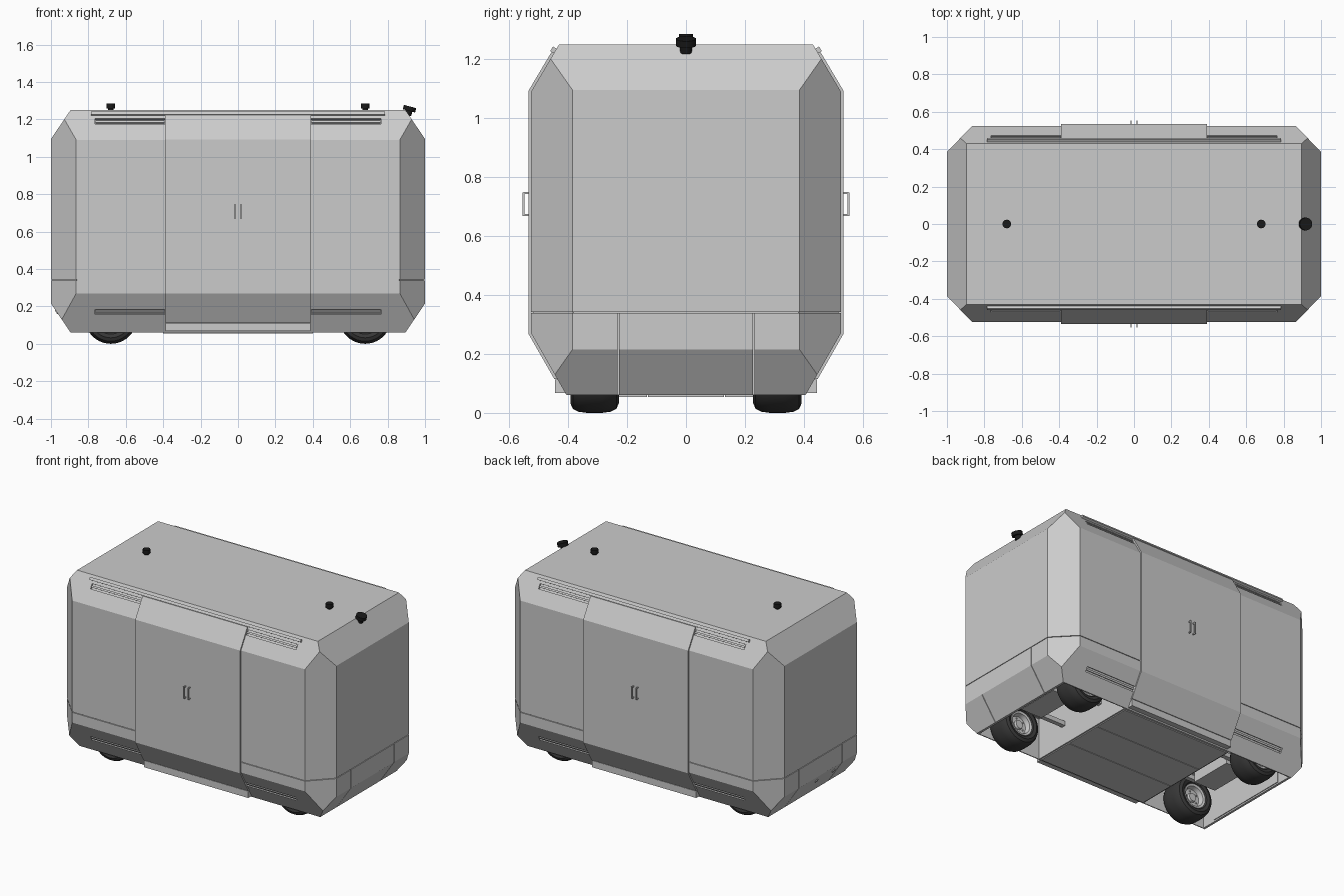
import bpy, bmesh
from math import atan2, cos, sin, pi, radians
from mathutils import Vector, Matrix

if "Cube" in bpy.data.objects:
    bpy.data.objects.remove(bpy.data.objects["Cube"])


def material(name, v):
    m = bpy.data.materials.new(name)
    m.diffuse_color = (v, v, v, 1)
    m.use_nodes = True
    m.node_tree.nodes["Principled BSDF"].inputs["Base Color"].default_value = m.diffuse_color
    return m


BLACK = material("black", 0.01)
RUBBER = material("rubber", 0.04)


def finish(name, bm, mat=None, smooth=False):
    bmesh.ops.recalc_face_normals(bm, faces=bm.faces)
    me = bpy.data.meshes.new(name)
    bm.to_mesh(me)
    bm.free()
    ob = bpy.data.objects.new(name, me)
    bpy.context.collection.objects.link(ob)
    if mat:
        me.materials.append(mat)
    if smooth:
        bpy.ops.object.select_all(action='DESELECT')
        ob.select_set(True)
        bpy.context.view_layer.objects.active = ob
        bpy.ops.object.shade_smooth_by_angle(angle=radians(35))
    return ob


def box(name, loc, size, rx=0, mat=None):
    bm = bmesh.new()
    m = Matrix.Translation(loc) @ Matrix.Rotation(rx, 4, 'X') @ Matrix.Diagonal((*size, 1))
    bmesh.ops.create_cube(bm, size=1, matrix=m)
    return finish(name, bm, mat)


def cylinder(name, loc, r, h, rot=None, mat=None, seg=32):
    bm = bmesh.new()
    m = Matrix.Translation(loc) @ (rot or Matrix())
    bmesh.ops.create_cone(bm, cap_ends=True, segments=seg, radius1=r, radius2=r, depth=h, matrix=m)
    return finish(name, bm, mat, True)


def lathe(name, loc, profile, mat=None, seg=40):
    # spins (radius, y) points around the wheel axis
    bm = bmesh.new()
    vs = [bm.verts.new((r, y, 0)) for r, y in profile]
    es = [bm.edges.new(p) for p in zip(vs, vs[1:])]
    bmesh.ops.spin(bm, geom=vs + es, axis=(0, 1, 0), cent=(0, 0, 0), angle=2 * pi, steps=seg)
    bmesh.ops.remove_doubles(bm, verts=bm.verts, dist=1e-5)
    bmesh.ops.translate(bm, verts=bm.verts, vec=loc)
    return finish(name, bm, mat, True)


def hull(name, z0, z1, off=0, extra=()):
    # faceted capsule: a block trimmed by every outer face plane
    planes = [((0, 0, z0), (0, 0, -1)), ((0, 0, z1), (0, 0, 1))] + list(extra)
    for s in (-1, 1):
        planes += [(p, n, off) for p, n in (
            ((s, 0, 0), (s, 0, 0)),
            ((0, s * .525, 0), (0, s, 0)),
            ((0, s * .525, 1.09), (0, s * .16, .095)),
            ((0, s * .525, .27), (0, s * .21, -.12)),
            ((s, 0, 1.095), (s * .155, 0, .105)),
            ((s, 0, .215), (s * .155, 0, -.105)))]
        planes += [((s, t * .385, 0), (s * .14, t * .135, 0), off) for t in (-1, 1)]
    bm = bmesh.new()
    bmesh.ops.create_cube(bm, size=4)
    for p, n, *o in planes:
        n = Vector(n).normalized()
        co = Vector(p) + n * (o[0] if o else 0)
        cut = bmesh.ops.bisect_plane(bm, geom=bm.verts[:] + bm.edges[:] + bm.faces[:],
                                     plane_co=co, plane_no=n, clear_outer=True)
        edges = [e for e in cut['geom_cut'] if isinstance(e, bmesh.types.BMEdge)]
        if edges:
            bmesh.ops.holes_fill(bm, edges=edges)
    return finish(name, bm)


def carve(ob, cutters):
    for c in cutters:
        mod = ob.modifiers.new("cut", 'BOOLEAN')
        mod.operation = 'DIFFERENCE'
        mod.solver = 'EXACT'
        mod.object = c
        bpy.context.view_layer.objects.active = ob
        bpy.ops.object.modifier_apply(modifier=mod.name)
        bpy.data.objects.remove(c)


# body shell in two parts with a seam between them
upper = hull("upper_body", .3425, 1.25)
lower = hull("lower_body", .06, .3385)
hull("seam_core", .337, .345, -.008)

# wheel bays and end bumper seams
cuts = [box("bay_cutter", (s * .645, 0, .2), (.47, .798, .4)) for s in (-1, 1)]
cuts += [box("seam_cutter", (s * .95, t * .23, .2), (.116, .004, .4)) for s in (-1, 1) for t in (-1, 1)]
carve(lower, cuts)
for s in (-1, 1):
    box("bumper_backing", (s * .885, 0, .2), (.02, .6, .26))

# slide slots on the sloped panels, each with a thin track inside
up_a, low_a = atan2(.095, .16), atan2(-.12, .21)
for part, z, y, a in ((upper, 1.19, .4656, up_a), (lower, .17, .4679, low_a)):
    cuts = []
    for t in (-1, 1):
        for s in (-1, 1):
            c = (s * .5775, t * y, z)
            cuts.append(box("slot_cutter", c, (.375, .026, .033), t * a))
            box("slide_track", (c[0], t * (y - .007 * cos(a)), z - .007 * sin(a)),
                (.37, .012, .012), t * a)
    carve(part, cuts)

for t in (-1, 1):
    # raised door following the body profile
    hull("door", .115, 1.222, .009, [((.39, 0, 0), (1, 0, 0)), ((-.39, 0, 0), (-1, 0, 0)),
                                     ((0, t * .41, 0), (0, -t, 0))])
    # roof rail and door sill
    box("roof_rail", (0, t * .448, 1.23), (1.57, .018, .018), t * up_a)
    box("door_sill", (0, t * .42, .09), (.775, .05, .045))
    # pair of door handles
    for s in (-1, 1):
        box("handle_grip", (s * .016, t * .551, .708), (.007, .007, .08))
        for z in (.671, .745):
            box("handle_mount", (s * .016, t * .541, z), (.007, .02, .007))

# floor plates
for i in (-1, 0, 1):
    box("floor_plate", (0, i * .262, .06), (.8, .258, .012))

# wheels, hubs and drive units
TIRE = [(.078, -.062), (.088, -.076), (.108, -.082), (.126, -.074), (.136, -.055), (.14, -.025),
        (.14, .025), (.136, .055), (.126, .074), (.108, .082), (.088, .076), (.078, .062), (.078, -.062)]
RIM = [(0, -.05), (.026, -.05), (.03, -.036), (.058, -.036), (.066, -.066), (.08, -.07),
       (.08, .07), (.066, .066), (.058, .036), (.03, .036), (.026, .05), (0, .05)]
AXLE = Matrix.Rotation(pi / 2, 4, 'X')
for s in (-1, 1):
    for t in (-1, 1):
        c = Vector((s * .68, t * .31, .14))
        lathe("tire", c, TIRE, RUBBER)
        lathe("rim", c, RIM)
        for k in range(5):
            a = k * 2 * pi / 5
            cylinder("wheel_bolt", c + Vector((.043 * cos(a), 0, .043 * sin(a))), .005, .084, AXLE, seg=8)
        box("suspension_arm", (s * .545, t * .17, .2), (.27, .03, .03))
    box("drive_unit", (s * .68, 0, .25), (.16, .3, .17))
    # roof sensors
    cylinder("sensor_stem", (s * .68, 0, 1.255), .014, .02, mat=BLACK)
    cylinder("roof_sensor", (s * .68, 0, 1.272), .023, .026, mat=BLACK)

# tilted sensor over the leading roof edge
tilt = Matrix.Rotation(radians(15), 4, 'Y')
cylinder("tilted_sensor", (.917, 0, 1.257), .034, .024, tilt, BLACK)
cylinder("tilted_sensor_foot", (.91, 0, 1.236), .02, .03, tilt, BLACK)

# small round ports on the trailing lower slope
slope = Matrix.Rotation(-(pi / 2 + atan2(.105, .155)), 4, 'Y')
for y in (0, -.18):
    cylinder("port", (-.9695, y, .17), .013, .008, slope, seg=20)
